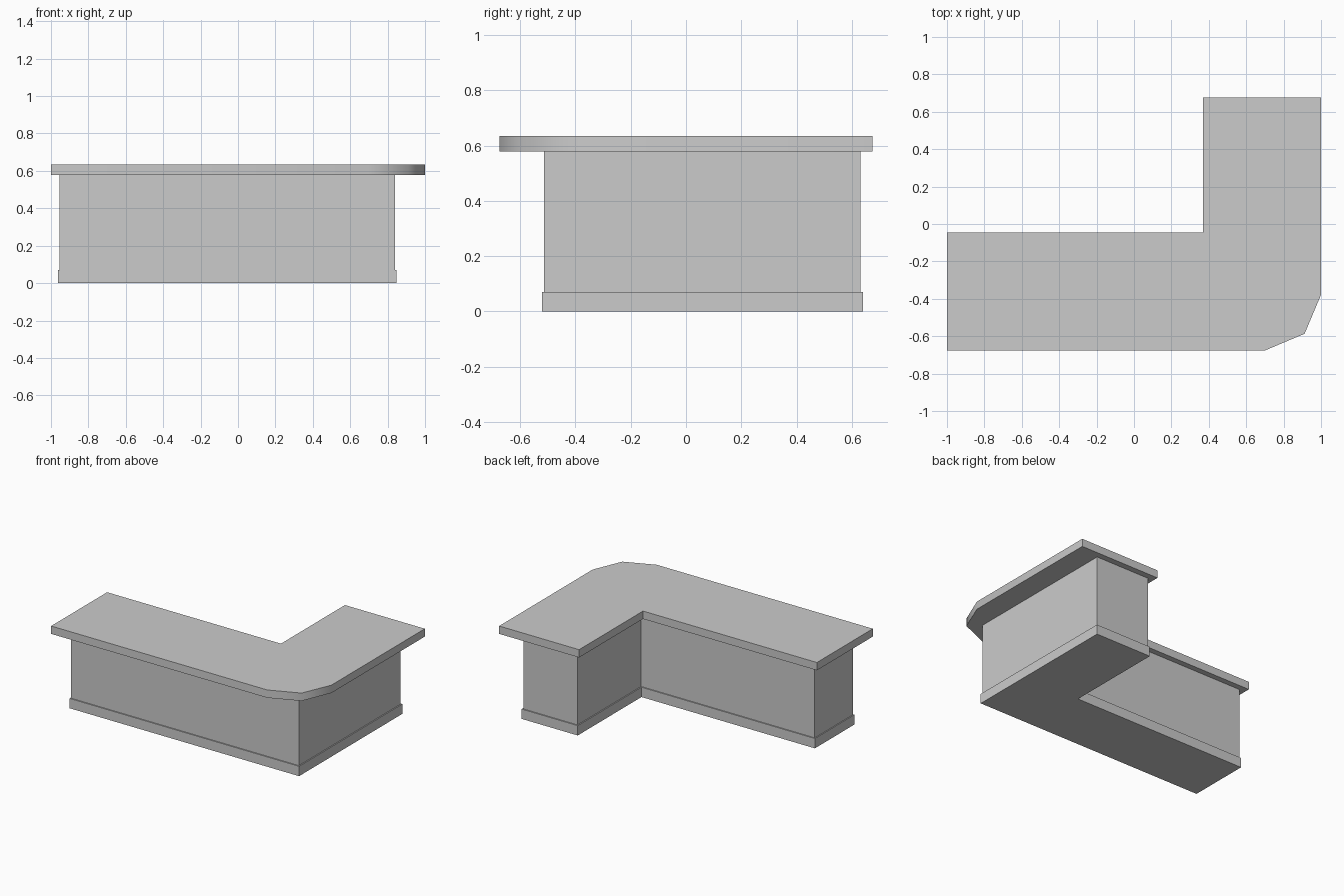
import bpy, bmesh
from math import radians

if "Cube" in bpy.data.objects:
    bpy.data.objects.remove(bpy.data.objects["Cube"])


def prism(name, outline, z0, z1):
    """Extrude a counter-clockwise outline from z0 to z1."""
    bm = bmesh.new()
    face = bm.faces.new([bm.verts.new((x, y, z0)) for x, y in outline])
    ext = bmesh.ops.extrude_face_region(bm, geom=[face], use_keep_orig=True)
    top = [v for v in ext["geom"] if isinstance(v, bmesh.types.BMVert)]
    bmesh.ops.translate(bm, verts=top, vec=(0, 0, z1 - z0))
    bmesh.ops.recalc_face_normals(bm, faces=bm.faces)
    mesh = bpy.data.meshes.new(name)
    bm.to_mesh(mesh)
    bm.free()
    obj = bpy.data.objects.new(name, mesh)
    bpy.context.collection.objects.link(obj)
    return obj


def l_shape(x0, y0, x1, y1, xi, yi, corner=None):
    """L outline; corner replaces the outer front-right point."""
    return [(x0, y0), *(corner or [(x1, y0)]), (x1, y1), (xi, y1), (xi, yi), (x0, yi)]


# Plinth, slightly proud of the body all round
prism("plinth", l_shape(-0.962, -0.522, 0.847, 0.64, 0.405, -0.077), 0, 0.07)

# Counter body, set back under the top on every side
prism("counter_body", l_shape(-0.955, -0.514, 0.839, 0.632, 0.413, -0.085), 0.07, 0.578)

# Overhanging countertop with a softened three-sided outer corner
rounded = [(0.703, -0.675), (0.912, -0.587), (1.0, -0.378)]
top = prism("countertop", l_shape(-1, -0.675, 1, 0.675, 0.37, -0.045, rounded), 0.578, 0.634)
bpy.context.view_layer.objects.active = top
top.select_set(True)
bpy.ops.object.shade_smooth_by_angle(angle=radians(50))
